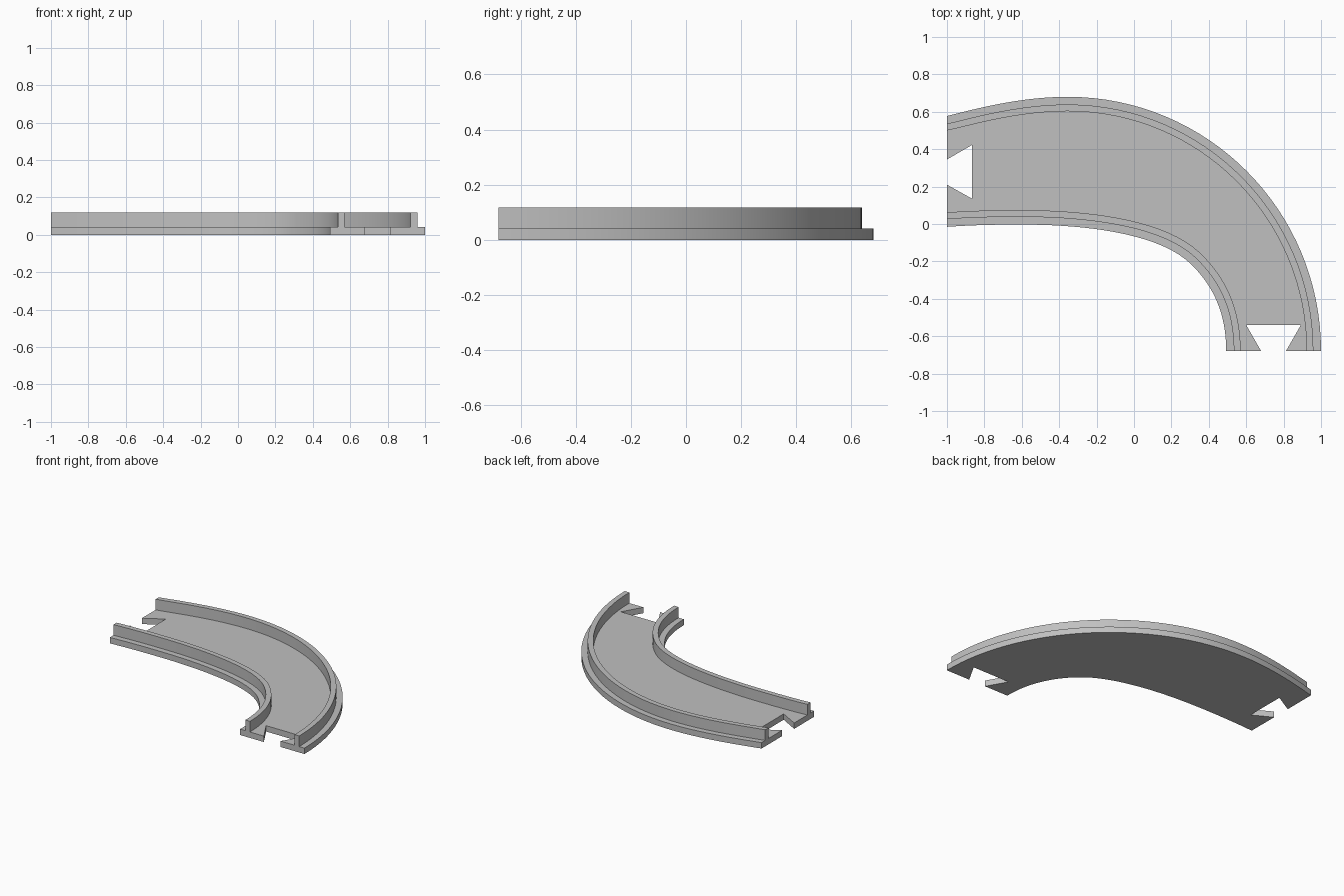
import bpy
import bmesh
import math
from mathutils import Vector
from mathutils.geometry import interpolate_bezier

if "Cube" in bpy.data.objects:
    bpy.data.objects.remove(bpy.data.objects["Cube"], do_unlink=True)

BASE_TOP = 0.042
RAIL_TOP = 0.118
RAIL_NEAR, RAIL_FAR = 0.041, 0.077

grey = bpy.data.materials.new("plain grey")
grey.use_nodes = True
colour = (0.53, 0.53, 0.53, 1)
grey.diffuse_color = colour
grey.node_tree.nodes["Principled BSDF"].inputs["Base Color"].default_value = colour


def path(spans, steps):
    """Join cubic spans, each given as start, handle, handle, end."""
    points = []
    for (a, b, c, d), n in zip(spans, steps):
        part = interpolate_bezier(Vector(a), Vector(b), Vector(c), Vector(d), n + 1)
        points += [p.to_2d() for p in part][1 if points else 0:]
    return points


def offset(points, dist):
    """Shift a path to its left; the ends stay on the cut planes."""
    last = len(points) - 1
    shifted = []
    for i, p in enumerate(points):
        d = (points[min(i + 1, last)] - points[max(i - 1, 0)]).normalized()
        normal = Vector((-d.y, d.x))
        if i in (0, last):
            if p.x < -0.99:
                normal = Vector((0, math.copysign(1, normal.y)))
            else:
                normal = Vector((math.copysign(1, normal.x), 0))
        shifted.append(p + normal * dist)
    return shifted


def prism(name, outline, z0, z1):
    """Extrude a flat outline between two heights."""
    bm = bmesh.new()
    face = bm.faces.new([bm.verts.new((p[0], p[1], z0)) for p in outline])
    top = bmesh.ops.extrude_face_region(bm, geom=[face])["geom"]
    verts = [g for g in top if isinstance(g, bmesh.types.BMVert)]
    bmesh.ops.translate(bm, verts=verts, vec=(0, 0, z1 - z0))
    bmesh.ops.recalc_face_normals(bm, faces=bm.faces)
    mesh = bpy.data.meshes.new(name)
    bm.to_mesh(mesh)
    bm.free()
    mesh.materials.append(grey)
    obj = bpy.data.objects.new(name, mesh)
    bpy.context.collection.objects.link(obj)
    bpy.ops.object.select_all(action='DESELECT')
    obj.select_set(True)
    bpy.context.view_layer.objects.active = obj
    bpy.ops.object.shade_smooth_by_angle(angle=math.radians(30))
    return obj


# Outer edge of the bend, from the front end round to the side end
outer = path([
    ((1, -0.68, 0), (1, 0.073, 0), (0.393, 0.68, 0), (-0.355, 0.68, 0)),
    ((-0.355, 0.68, 0), (-0.57, 0.68, 0), (-0.785, 0.634, 0), (-1, 0.577, 0)),
], (32, 12))

# Inner edge, from the side end back to the front end
inner = path([
    ((-1, -0.015, 0), (-0.85, -0.005, 0), (-0.75, -0.003, 0), (-0.6, -0.003, 0)),
    ((-0.6, -0.003, 0), (-0.3, -0.003, 0), (0.12, -0.04, 0), (0.3, -0.21, 0)),
    ((0.3, -0.21, 0), (0.42, -0.325, 0), (0.493, -0.47, 0), (0.493, -0.68, 0)),
], (8, 18, 16))

# Dovetail sockets at both ends
side_socket = [(-1, 0.345), (-0.865, 0.423), (-0.865, 0.135), (-1, 0.21)]
front_socket = [(0.68, -0.68), (0.6, -0.54), (0.892, -0.54), (0.812, -0.68)]

# Track bed and the two guard rails
prism("track_bed", outer + side_socket + inner + front_socket, 0, BASE_TOP)
for name, edge in (("outer_rail", outer), ("inner_rail", inner)):
    strip = offset(edge, RAIL_NEAR) + offset(edge, RAIL_FAR)[::-1]
    prism(name, strip, BASE_TOP, RAIL_TOP)
